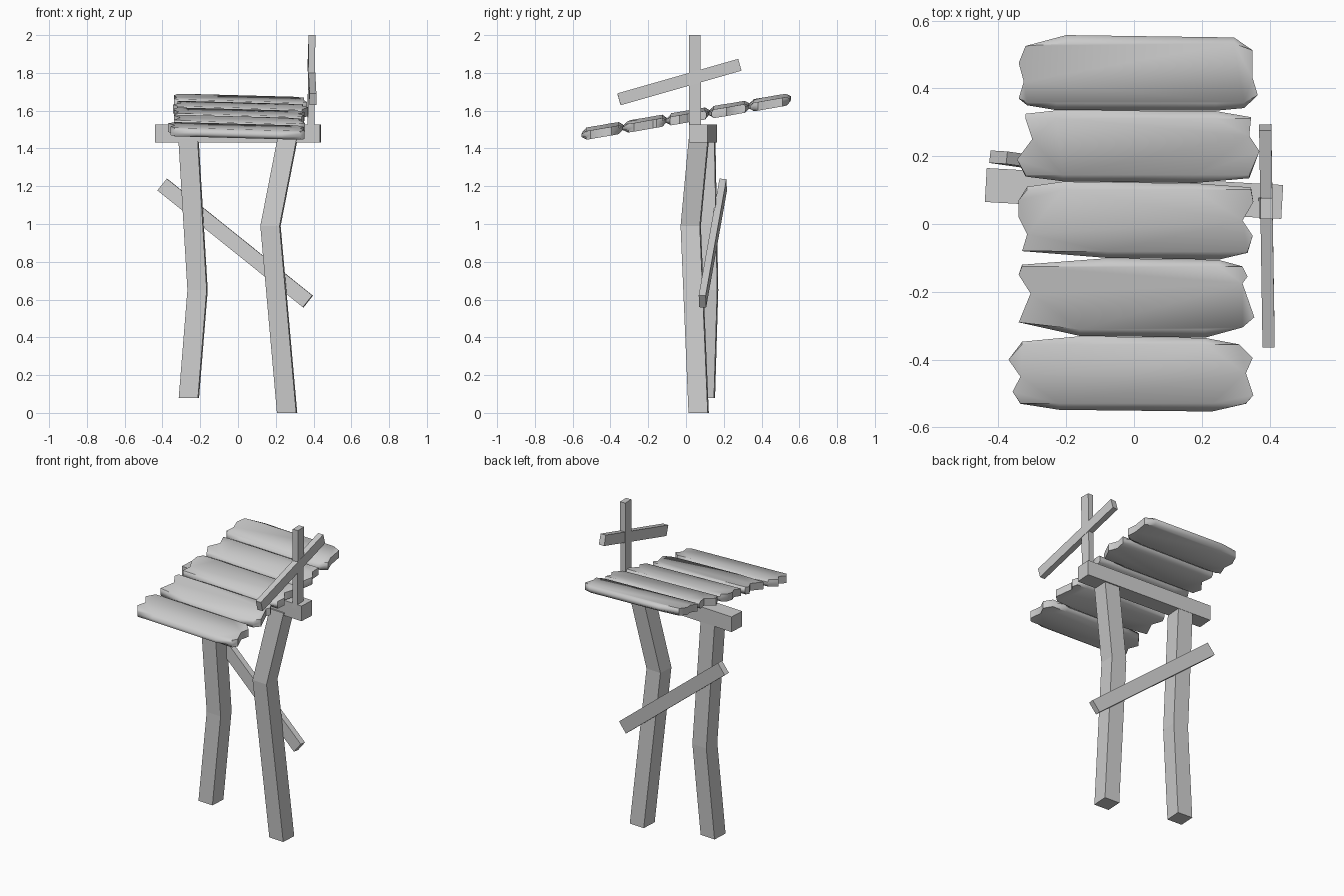
import bpy, bmesh, math
from mathutils import Vector

if "Cube" in bpy.data.objects:
    bpy.data.objects.remove(bpy.data.objects["Cube"])

YAW = math.radians(-3.3)
SIDE = Vector((math.sin(-YAW), math.cos(YAW), 0))   # depth direction of the frame


def make_object(name, verts, faces, smooth=None):
    mesh = bpy.data.meshes.new(name)
    mesh.from_pydata([tuple(v) for v in verts], [], faces)
    bm = bmesh.new()
    bm.from_mesh(mesh)
    bmesh.ops.recalc_face_normals(bm, faces=bm.faces)
    bm.to_mesh(mesh)
    bm.free()
    obj = bpy.data.objects.new(name, mesh)
    bpy.context.collection.objects.link(obj)
    if smooth:
        bpy.ops.object.select_all(action='DESELECT')
        obj.select_set(True)
        bpy.context.view_layer.objects.active = obj
        bpy.ops.object.shade_smooth_by_angle(angle=math.radians(smooth))
    return obj


def loft(name, rings, smooth=None):
    """Skin equal-sized rings and cap both ends."""
    n = len(rings[0])
    verts = [v for ring in rings for v in ring]
    faces = [tuple(range(n)), tuple(range(len(verts) - n, len(verts)))]
    for r in range(len(rings) - 1):
        for i in range(n):
            j = (i + 1) % n
            faces.append((r * n + i, r * n + j, (r + 1) * n + j, (r + 1) * n + i))
    return make_object(name, verts, faces, smooth)


def square(centre, a, b):
    c = Vector(centre)
    return [c - a - b, c + a - b, c + a + b, c - a + b]


def bar(name, start, end, depth_dir, depth, height):
    axis = (Vector(end) - Vector(start)).normalized()
    d = Vector(depth_dir)
    d = (d - axis * d.dot(axis)).normalized()
    h = axis.cross(d)
    loft(name, [square(p, d * depth / 2, h * height / 2) for p in (start, end)])


# Bent legs
def leg(name, path, size=0.102):
    across = Vector((math.cos(YAW), math.sin(YAW), 0))
    loft(name, [square(p, across * size / 2, SIDE * size / 2) for p in path])


leg("left_leg", [(-0.26, 0.10, 0.08), (-0.214, 0.117, 0.65), (-0.262, 0.102, 1.45)])
leg("right_leg", [(0.26, 0.067, 0), (0.172, 0.025, 0.99), (0.262, 0.068, 1.45)])

# Cross beam, diagonal brace and cross-shaped upright
bar("top_beam", (-0.437, 0.115, 1.48), (0.437, 0.065, 1.48), SIDE, 0.1, 0.096)
bar("diagonal_brace", (-0.40, 0.197, 1.208), (0.37, 0.087, 0.59), SIDE, 0.037, 0.08)
bar("upright_post", (0.386, 0.048, 1.50), (0.391, 0.046, 2.0), (1, 0.02, 0), 0.036, 0.062)
bar("upright_crossbar", (0.397, -0.355, 1.66), (0.387, 0.285, 1.843), (1, 0, 0), 0.036, 0.065)

# Plank ends, listed from front to back
left_ends = [
    [(-.22, -.548), (-.335, -.53), (-.358, -.495), (-.335, -.45), (-.37, -.40), (-.33, -.347), (-.16, -.331)],
    [(-.16, -.33), (-.34, -.29), (-.305, -.205), (-.34, -.15), (-.33, -.12), (-.08, -.101)],
    [(-.08, -.10), (-.33, -.08), (-.315, -.03), (-.34, .02), (-.34, .07), (-.315, .11), (-.21, .125)],
    [(-.21, .126), (-.32, .14), (-.345, .19), (-.30, .25), (-.32, .325), (-.23, .335)],
    [(-.23, .336), (-.315, .35), (-.34, .37), (-.325, .42), (-.34, .475), (-.32, .525), (-.20, .557)],
]
right_ends = [
    [(.23, -.553), (.33, -.53), (.352, -.505), (.33, -.44), (.35, -.395), (.31, -.355), (.21, -.336)],
    [(.21, -.335), (.32, -.305), (.355, -.275), (.32, -.175), (.335, -.155), (.32, -.125), (.25, -.106)],
    [(.25, -.105), (.335, -.085), (.35, -.035), (.32, .01), (.352, .065), (.345, .108), (.18, .12)],
    [(.18, .121), (.34, .135), (.37, .215), (.34, .26), (.345, .315), (.24, .333)],
    [(.24, .334), (.325, .342), (.365, .38), (.35, .43), (.35, .512), (.295, .55)],
]

# Sloping planks with thinned long edges
for k, (left, right) in enumerate(zip(left_ends, right_ends)):
    outline = right + left[::-1]
    ys = [y for _, y in outline]
    low, high = min(ys) + 0.024, max(ys) - 0.024

    def ring(dz, inset):
        pts = []
        for x, y in outline:
            yy = min(max(y, low), high) if inset else y
            pts.append((x, yy, 1.568 + 0.17 * yy - 0.027 * x + dz))
        return pts

    loft(f"plank_{k + 1}", [ring(-0.023, True), ring(-0.008, False),
                            ring(0.008, False), ring(0.023, True)], smooth=50)
